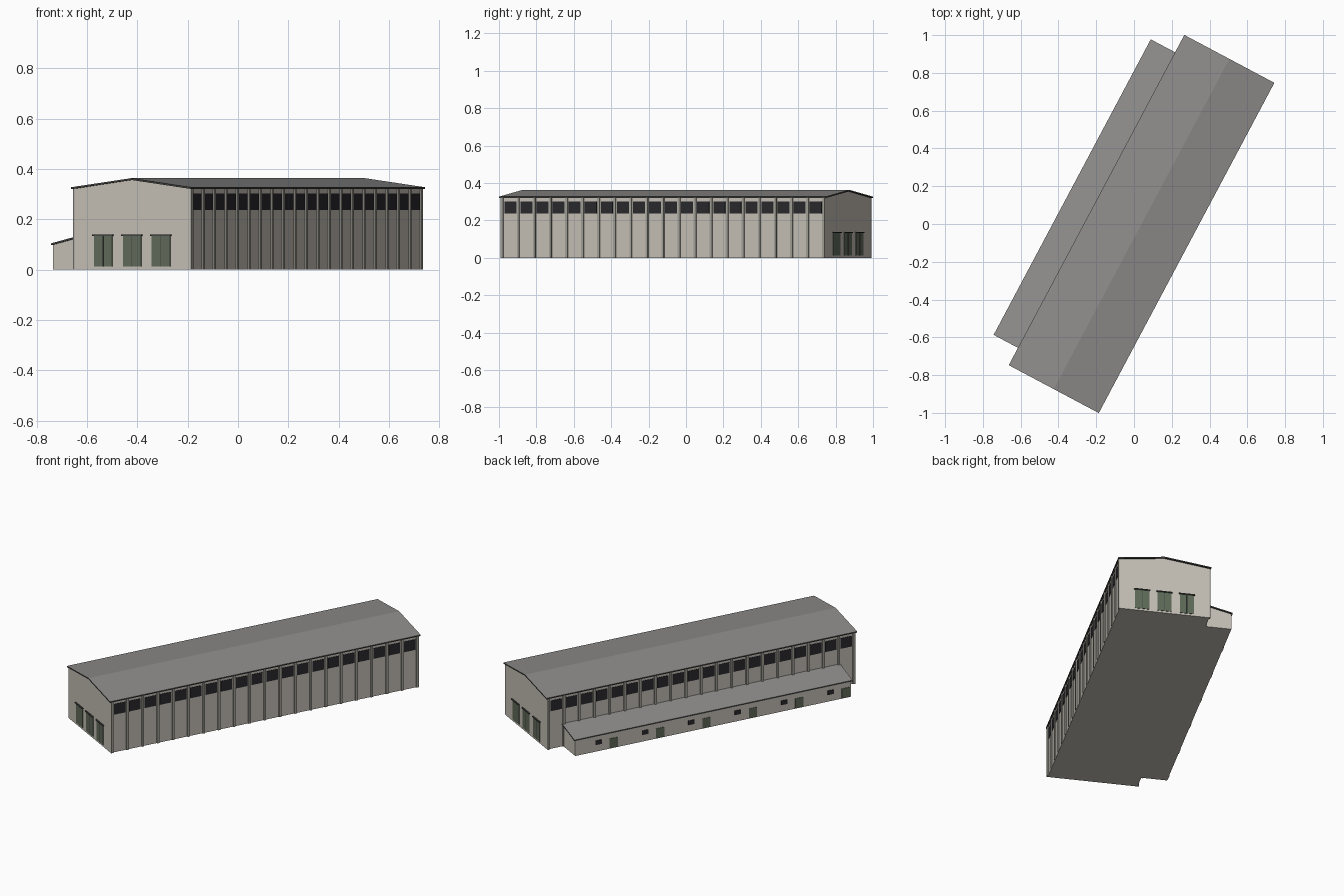
import bpy, bmesh, math
from mathutils import Matrix, Vector

if "Cube" in bpy.data.objects:
    bpy.data.objects.remove(bpy.data.objects["Cube"])

# Whole building is modelled axis-aligned (y = length), then turned into place
PLACE = Matrix.Translation((0.04, 0, 0)) @ Matrix.Rotation(math.radians(-28), 4, 'Z')


def mat(name, rgb):
    m = bpy.data.materials.new(name)
    m.diffuse_color = (*rgb, 1)
    m.use_nodes = True
    m.node_tree.nodes["Principled BSDF"].inputs["Base Color"].default_value = m.diffuse_color
    return m


WALL = mat("pale concrete", (0.56, 0.53, 0.47))
PIER = mat("pier grey", (0.36, 0.35, 0.31))
ROOF = mat("roof grey", (0.27, 0.265, 0.26))
TRIM = mat("dark trim", (0.06, 0.06, 0.058))
GLASS = mat("dark glass", (0.022, 0.022, 0.026))
DOOR = mat("door green", (0.115, 0.145, 0.10))


def finish(name, bm, mats):
    bmesh.ops.recalc_face_normals(bm, faces=bm.faces)
    me = bpy.data.meshes.new(name)
    bm.to_mesh(me)
    bm.free()
    for m in mats:
        me.materials.append(m)
    ob = bpy.data.objects.new(name, me)
    ob.matrix_world = PLACE
    bpy.context.collection.objects.link(ob)
    return ob


def boxes(name, items, m):
    """items: (x0, x1, y0, y1, z0, z1) for each box"""
    bm = bmesh.new()
    for x0, x1, y0, y1, z0, z1 in items:
        c = Vector(((x0 + x1) / 2, (y0 + y1) / 2, (z0 + z1) / 2))
        s = (abs(x1 - x0), abs(y1 - y0), abs(z1 - z0), 1)
        bmesh.ops.create_cube(bm, size=1, matrix=Matrix.Translation(c) @ Matrix.Diagonal(s))
    return finish(name, bm, [m])


def extrude(name, profile, half, mats):
    """Extrude an x-z profile along y; with two materials, non-upward faces get the second"""
    bm = bmesh.new()
    f = bm.faces.new([bm.verts.new((x, -half, z)) for x, z in profile])
    r = bmesh.ops.extrude_face_region(bm, geom=[f])
    bmesh.ops.translate(bm, vec=(0, 2 * half, 0),
                        verts=[v for v in r["geom"] if isinstance(v, bmesh.types.BMVert)])
    bmesh.ops.recalc_face_normals(bm, faces=bm.faces)
    if len(mats) > 1:
        for f in bm.faces:
            f.material_index = 0 if f.normal.z > 0.5 else 1
    return finish(name, bm, mats)


W, L = 0.26, 0.98          # main hall half width, half length
T = 0.007                  # roof thickness

# Main hall and gabled roof
extrude("hall_walls", [(-W, 0), (W, 0), (W, 0.321), (0, 0.356), (-W, 0.321)], L, [WALL])
extrude("hall_roof", [(-0.27, 0.327), (0, 0.363), (0.27, 0.327),
                      (0.27, 0.327 - T), (0, 0.363 - T), (-0.27, 0.327 - T)], 0.99, [ROOF, TRIM])

# Side lean-to and its sloping roof
extrude("lean_to_walls", [(-W, 0), (-W, 0.135), (-0.41, 0.099), (-0.41, 0)], 0.878, [WALL])
extrude("lean_to_roof", [(-W, 0.142), (-0.416, 0.104), (-0.416, 0.104 - T), (-W, 0.142 - T)],
        0.886, [ROOF, TRIM])

# Piers and high windows along both long sides
BAYS = 20
pitch = (2 * L - 0.014) / BAYS
pier_y = [-L + 0.007 + i * pitch for i in range(BAYS + 1)]
piers, windows = [], []
for s in (-1, 1):
    piers += [(s * W, s * (W + 0.007), y - 0.007, y + 0.007, 0, 0.322) for y in pier_y]
    windows += [(s * W, s * (W + 0.002), y + pitch / 2 - 0.036, y + pitch / 2 + 0.036, 0.236, 0.302)
                for y in pier_y[:-1]]
boxes("side_piers", piers, PIER)
boxes("high_windows", windows, GLASS)

# Three gates with lintels and centre seams on each gable end
gates, lintels, seams = [], [], []
for s in (-1, 1):
    for x in (-0.13, 0, 0.13):
        gates.append((x - 0.041, x + 0.041, s * L, s * (L + 0.003), 0.012, 0.134))
        lintels.append((x - 0.046, x + 0.046, s * L, s * (L + 0.008), 0.133, 0.139))
        seams.append((x - 0.0015, x + 0.0015, s * L, s * (L + 0.004), 0.012, 0.134))
boxes("gable_gates", gates, DOOR)
boxes("gate_lintels", lintels, TRIM)
boxes("gate_seams", seams, TRIM)

# Six small windows and doors along the lean-to
ys = [0.73 - 0.296 * i for i in range(6)]
boxes("lean_to_windows", [(-0.413, -0.41, y - 0.02, y + 0.02, 0.042, 0.069) for y in ys], GLASS)
boxes("lean_to_doors", [(-0.413, -0.41, y - 0.122, y - 0.07, 0.002, 0.063) for y in ys], DOOR)
